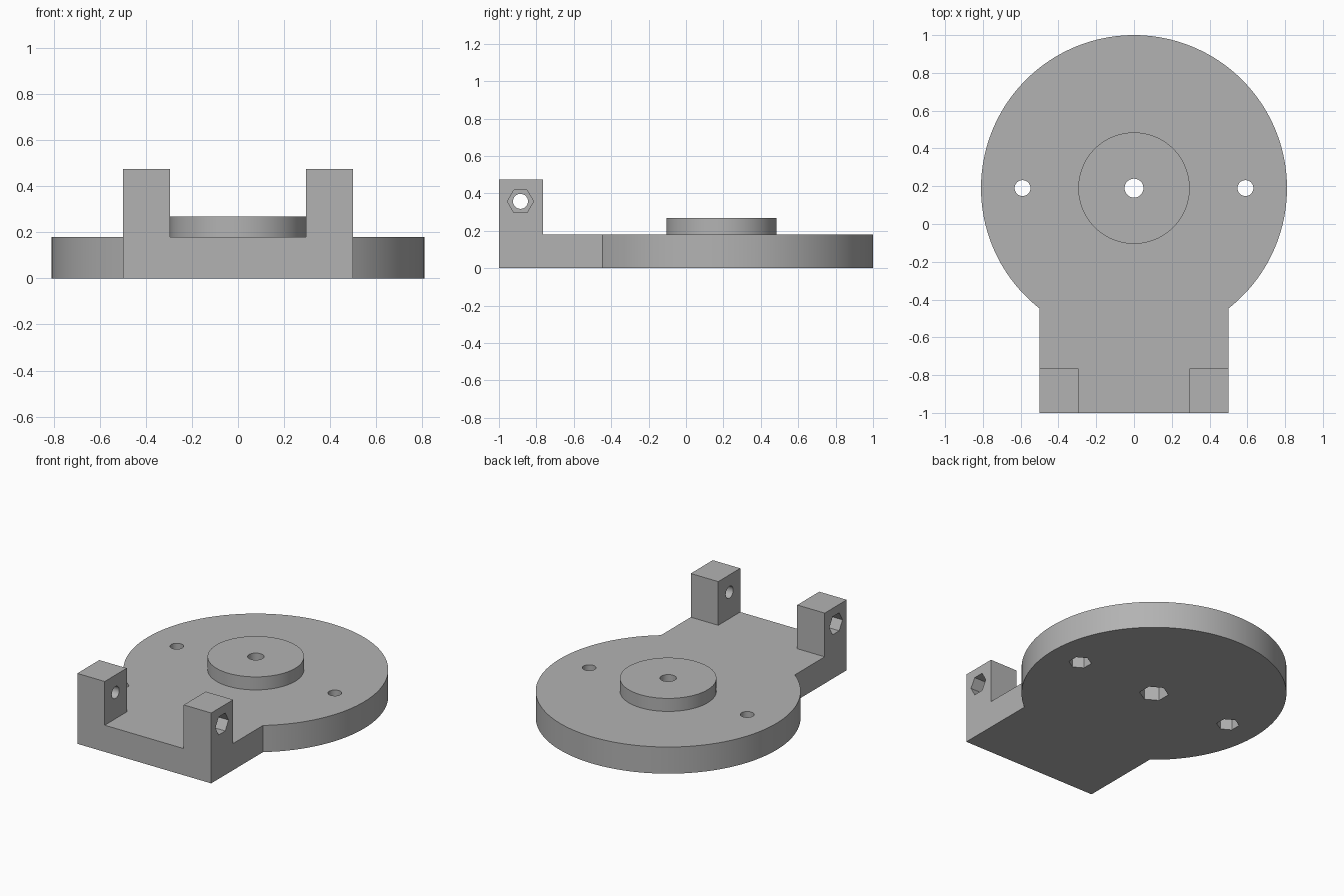
import bpy, bmesh
from math import asin, cos, sin, pi, radians
from mathutils import Matrix

if "Cube" in bpy.data.objects:
    bpy.data.objects.remove(bpy.data.objects["Cube"])

DISC_Y, DISC_R, PLATE_H = 0.19, 0.81, 0.18
TAB_X, POST_X, POST_BACK, POST_TOP = 0.5, 0.295, -0.765, 0.475
PIN_Y, PIN_Z = -0.885, 0.357

grey = bpy.data.materials.new("plain grey")
grey.use_nodes = True
colour = (0.45, 0.45, 0.45, 1)
grey.diffuse_color = colour
grey.node_tree.nodes["Principled BSDF"].inputs["Base Color"].default_value = colour


def prism(name, outline, z0, z1):
    """Extrude a flat outline from z0 to z1."""
    bm = bmesh.new()
    face = bm.faces.new([bm.verts.new((x, y, z0)) for x, y in outline])
    top = bmesh.ops.extrude_face_region(bm, geom=[face])["geom"]
    verts = [v for v in top if isinstance(v, bmesh.types.BMVert)]
    bmesh.ops.translate(bm, verts=verts, vec=(0, 0, z1 - z0))
    bmesh.ops.recalc_face_normals(bm, faces=bm.faces)
    mesh = bpy.data.meshes.new(name)
    bm.to_mesh(mesh)
    bm.free()
    mesh.materials.append(grey)
    obj = bpy.data.objects.new(name, mesh)
    bpy.context.collection.objects.link(obj)
    return obj


def ring(x, y, r, sides, turn=0.0):
    return [(x + r * cos(turn + 2 * pi * i / sides),
             y + r * sin(turn + 2 * pi * i / sides)) for i in range(sides)]


def cut(obj, outline, z0, z1, matrix=None):
    """Subtract an extruded outline, then discard the cutter."""
    cutter = prism("cutter", outline, z0, z1)
    cutter.hide_render = True
    if matrix:
        cutter.data.transform(matrix)
    mod = obj.modifiers.new("cut", "BOOLEAN")
    mod.operation, mod.solver, mod.object = "DIFFERENCE", "EXACT", cutter
    bpy.context.view_layer.objects.active = obj
    bpy.ops.object.modifier_apply(modifier=mod.name)
    bpy.data.objects.remove(cutter)


# Base plate: round disc running into a square tab
start = -asin((TAB_X / DISC_R)) + 1.5 * pi
start = 1.5 * pi + asin(TAB_X / DISC_R)
sweep = 2 * pi - 2 * asin(TAB_X / DISC_R)
steps = 128
outline = [(DISC_R * cos(start + sweep * i / steps),
            DISC_Y + DISC_R * sin(start + sweep * i / steps)) for i in range(steps + 1)]
outline += [(-TAB_X, -1), (TAB_X, -1)]
plate = prism("base_plate", outline, 0, PLATE_H)

# Bolt holes with hexagonal nut pockets underneath
for x, hole, pocket, depth in ((0, 0.05, 0.09, 0.12), (-0.59, 0.042, 0.07, 0.1),
                               (0.59, 0.042, 0.07, 0.1)):
    cut(plate, ring(x, DISC_Y, hole, 48), -1, 1)
    cut(plate, ring(x, DISC_Y, pocket, 6, pi / 2), -1, depth)

# Raised hub
hub = prism("centre_hub", ring(0, DISC_Y, POST_X, 96), PLATE_H, 0.268)
cut(hub, ring(0, DISC_Y, 0.05, 48), -1, 1)

# Hinge posts, pinned sideways with a nut pocket on the outer face
posts = []
for side, name in ((1, "left_post"), (-1, "right_post")):
    box = [(side * POST_X, -1), (side * TAB_X, -1),
           (side * TAB_X, POST_BACK), (side * POST_X, POST_BACK)]
    post = prism(name, box, PLATE_H, POST_TOP)
    sideways = Matrix.Translation((0, PIN_Y, PIN_Z)) @ Matrix.Rotation(side * pi / 2, 4, "Y")
    cut(post, ring(0, 0, 0.04, 48), 0, 1, sideways)
    cut(post, ring(0, 0, 0.07, 6, pi / 2), TAB_X - 0.1, 1, sideways)
    posts.append(post)

# Smooth the round walls, keep the edges crisp
bpy.ops.object.select_all(action="DESELECT")
for obj in [plate, hub] + posts:
    obj.select_set(True)
    bpy.context.view_layer.objects.active = obj
bpy.ops.object.shade_smooth_by_angle(angle=radians(30))
